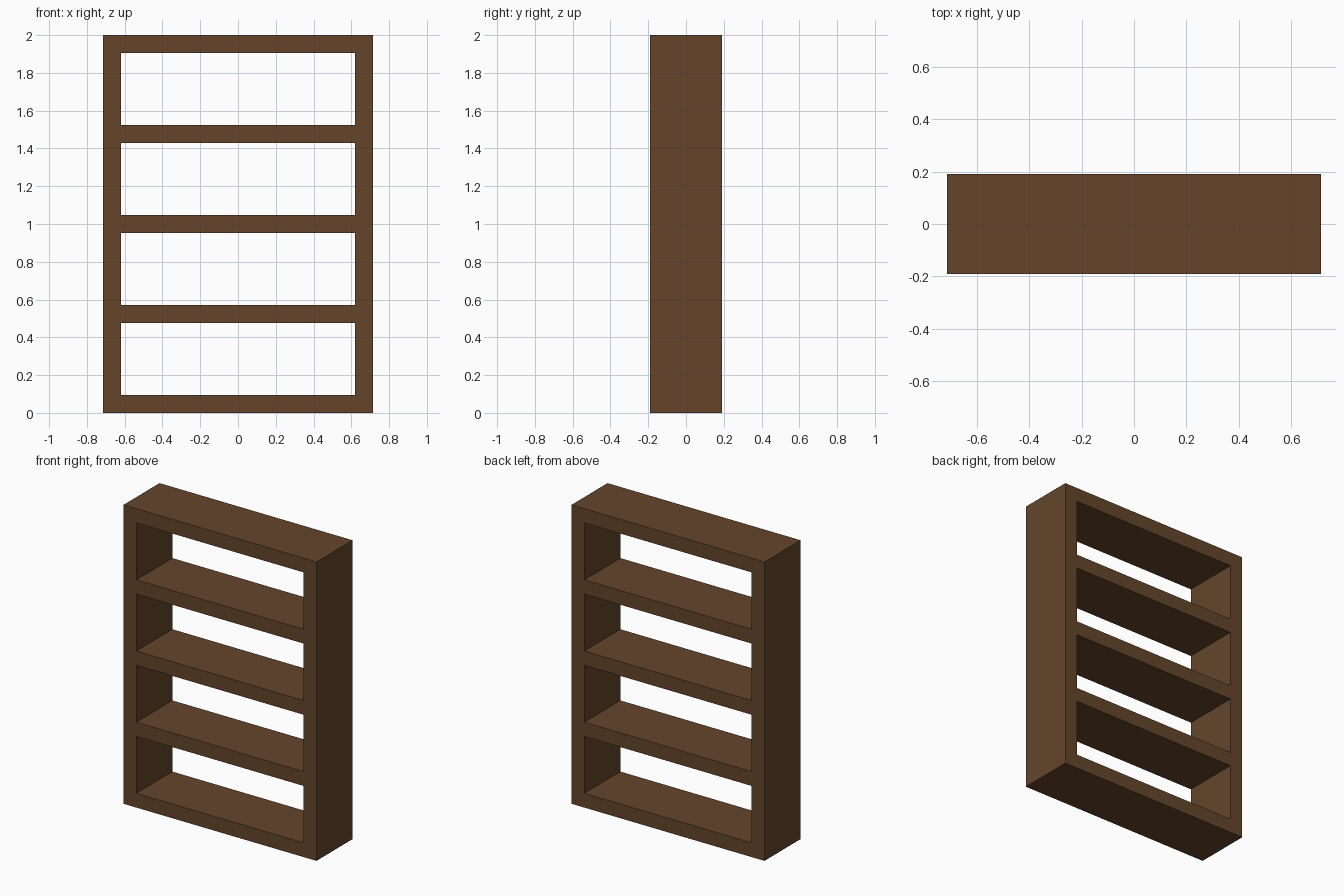
import bpy
import bmesh

cube = bpy.data.objects.get("Cube")
if cube:
    bpy.data.objects.remove(cube, do_unlink=True)

UNIT = 2 / 21              # board thickness
WIDTH, DEPTH, HEIGHT = 15 * UNIT, 4 * UNIT, 21 * UNIT

brown = bpy.data.materials.new("dark brown wood")
brown.use_nodes = True
colour = (0.130, 0.060, 0.024, 1)
brown.diffuse_color = colour
brown.node_tree.nodes["Principled BSDF"].inputs["Base Color"].default_value = colour


def board(name, size, centre):
    """Flat-sided board with its origin at its centre."""
    mesh = bpy.data.meshes.new(name)
    bm = bmesh.new()
    bmesh.ops.create_cube(bm, size=1)
    bmesh.ops.scale(bm, vec=size, verts=bm.verts)
    bm.to_mesh(mesh)
    bm.free()
    mesh.materials.append(brown)
    obj = bpy.data.objects.new(name, mesh)
    obj.location = centre
    bpy.context.collection.objects.link(obj)
    return obj


# Full-height side panels
for name, side in (("left_side_panel", 1), ("right_side_panel", -1)):
    board(name, (UNIT, DEPTH, HEIGHT), (side * (WIDTH - UNIT) / 2, 0, HEIGHT / 2))

# Evenly spaced boards fitted between the sides
levels = ("bottom_board", "lower_shelf", "middle_shelf", "upper_shelf", "top_board")
for i, name in enumerate(levels):
    z = UNIT / 2 + i * (HEIGHT - UNIT) / (len(levels) - 1)
    board(name, (WIDTH - 2 * UNIT, DEPTH, UNIT), (0, 0, z))
